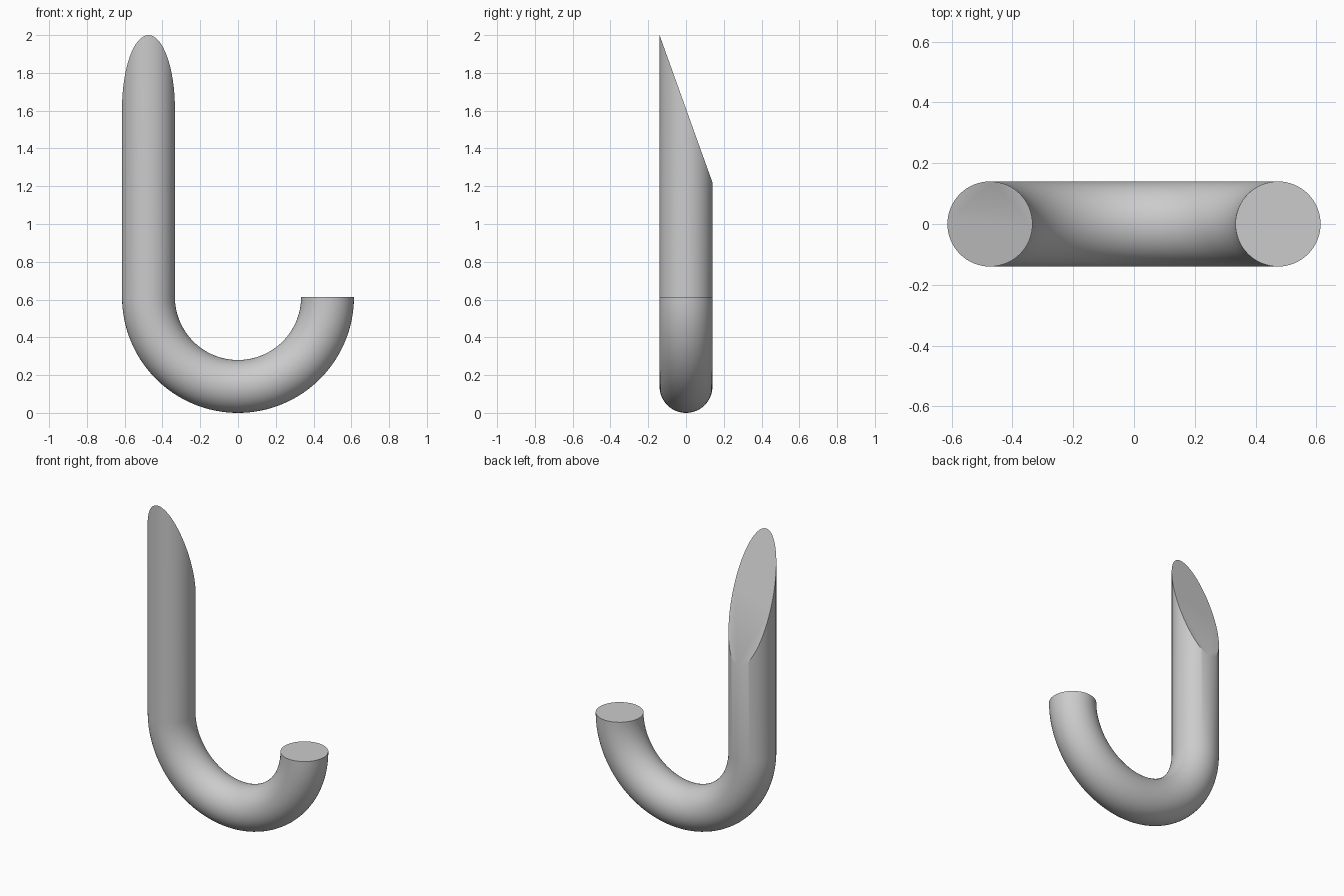
import bpy
import bmesh
from math import sin, cos, pi, radians

cube = bpy.data.objects.get("Cube")
if cube:
    bpy.data.objects.remove(cube, do_unlink=True)

TUBE, BEND = 0.14, 0.474        # tube radius, radius of the bend's centre line
BASE = TUBE + BEND              # height where the bend begins
SIDES, STEPS = 64, 64
CUT_MID, CUT_SLOPE = 1.61, 2.786

grey = bpy.data.materials.new("plain grey")
grey.use_nodes = True
colour = (0.6, 0.6, 0.6, 1)
grey.diffuse_color = colour
grey.node_tree.nodes["Principled BSDF"].inputs["Base Color"].default_value = colour

bm = bmesh.new()
angles = [2 * pi * i / SIDES for i in range(SIDES)]
rings = []

# Slanted top of the straight shank
rings.append([bm.verts.new((-BEND + TUBE * cos(a), TUBE * sin(a),
                            CUT_MID - CUT_SLOPE * TUBE * sin(a))) for a in angles])

# Half-circle bend, from the shank round to the short open end
for k in range(STEPS + 1):
    t = pi * k / STEPS
    ring = []
    for a in angles:
        radius = BEND - TUBE * cos(a)
        ring.append(bm.verts.new((-radius * cos(t), TUBE * sin(a),
                                  BASE - radius * sin(t))))
    rings.append(ring)

# Walls between rings and flat end caps
for upper, lower in zip(rings, rings[1:]):
    for i in range(SIDES):
        j = (i + 1) % SIDES
        bm.faces.new((upper[i], lower[i], lower[j], upper[j]))
bm.faces.new(rings[0])
bm.faces.new(rings[-1])
bmesh.ops.recalc_face_normals(bm, faces=bm.faces)

mesh = bpy.data.meshes.new("hooked_tube")
bm.to_mesh(mesh)
bm.free()
mesh.materials.append(grey)
tube = bpy.data.objects.new("hooked_tube", mesh)
bpy.context.collection.objects.link(tube)

bpy.ops.object.select_all(action="DESELECT")
tube.select_set(True)
bpy.context.view_layer.objects.active = tube
bpy.ops.object.shade_smooth_by_angle(angle=radians(30))
